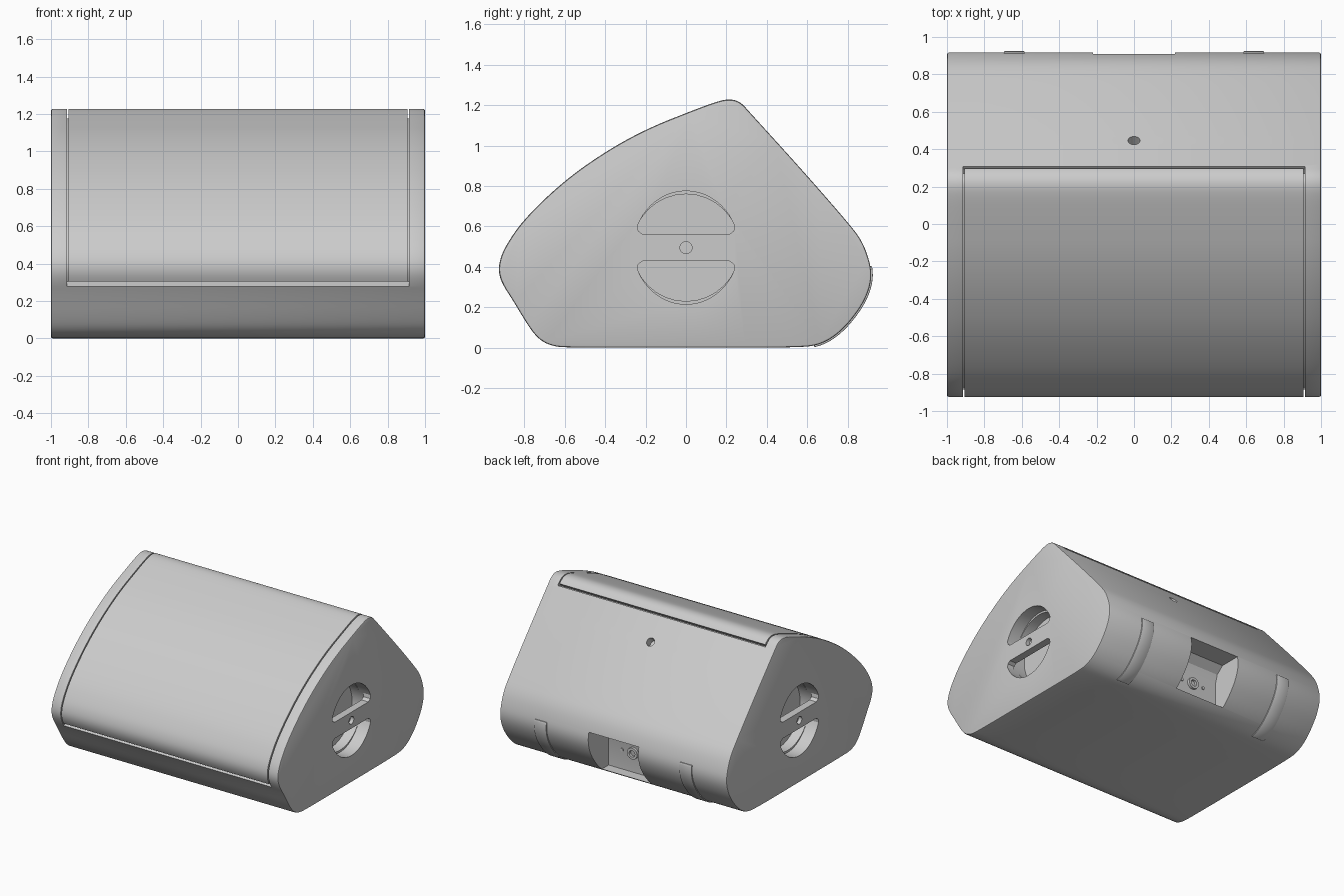
import bpy, bmesh, math
from mathutils import Vector, Matrix

if "Cube" in bpy.data.objects:
    bpy.data.objects.remove(bpy.data.objects["Cube"], do_unlink=True)

GREY = (0.6, 0.6, 0.6, 1)
mat = bpy.data.materials.new("cabinet grey")
mat.use_nodes = True
mat.diffuse_color = GREY
mat.node_tree.nodes["Principled BSDF"].inputs["Base Color"].default_value = GREY


def finish(name, bm):
    bmesh.ops.recalc_face_normals(bm, faces=bm.faces)
    mesh = bpy.data.meshes.new(name)
    bm.to_mesh(mesh)
    bm.free()
    mesh.materials.append(mat)
    obj = bpy.data.objects.new(name, mesh)
    bpy.context.collection.objects.link(obj)
    return obj


def prism(name, outline, x0, x1):
    """Extrude a (y, z) outline along x."""
    bm = bmesh.new()
    face = bm.faces.new([bm.verts.new((x0, y, z)) for y, z in outline])
    ext = bmesh.ops.extrude_face_region(bm, geom=[face])["geom"]
    bmesh.ops.translate(bm, vec=(x1 - x0, 0, 0),
                        verts=[v for v in ext if isinstance(v, bmesh.types.BMVert)])
    return finish(name, bm)


def cylinder(name, centre, axis, radius, depth):
    bm = bmesh.new()
    rot = Vector(axis).to_track_quat("Z", "Y").to_matrix().to_4x4()
    bmesh.ops.create_cone(bm, cap_ends=True, segments=32, radius1=radius, radius2=radius,
                          depth=depth, matrix=Matrix.Translation(centre) @ rot)
    return finish(name, bm)


def apply(obj, kind, **settings):
    mod = obj.modifiers.new(kind, kind)
    for key, value in settings.items():
        setattr(mod, key, value)
    bpy.context.view_layer.objects.active = obj
    bpy.ops.object.modifier_apply(modifier=mod.name)


def cut(obj, cutter):
    cutter.hide_render = True
    apply(obj, "BOOLEAN", operation="DIFFERENCE", solver="EXACT", object=cutter)
    bpy.data.objects.remove(cutter, do_unlink=True)


def smooth(pts, rounds):
    """Corner-cutting of a closed outline."""
    for _ in range(rounds):
        nxt = pts[1:] + pts[:1]
        pts = [a.lerp(b, t) for a, b in zip(pts, nxt) for t in (0.25, 0.75)]
    return pts


def resample(pts, count):
    """Evenly spaced points round a closed outline."""
    loop = pts + pts[:1]
    step = sum((b - a).length for a, b in zip(loop, loop[1:])) / count
    out, run = [], 0.0
    for a, b in zip(loop, loop[1:]):
        d = (b - a).length
        while len(out) < count and len(out) * step < run + d:
            out.append(a.lerp(b, (len(out) * step - run) / d))
        run += d
    return out


def strip(rule, outer, inner):
    """Outline of a band following the side profile where rule(y, z) holds."""
    high, low = [], []
    for i, p in enumerate(profile):
        if rule(p.x, p.y):
            t = (profile[(i + 1) % len(profile)] - profile[i - 1]).normalized()
            n = Vector((t.y, -t.x))
            high.append(p + n * outer)
            low.append(p + n * inner)
    return high + low[::-1]


# Side profile, from the middle of the base round the back and over the top
profile = [Vector(p) for p in (
    (0, 0), (.56, 0), (.67, .015), (.77, .08), (.86, .19), (.905, .28), (.92, .36),
    (.905, .44), (.87, .53), (.81, .61), (.586, .867), (.32, 1.16), (.27, 1.215),
    (.22, 1.23), (.16, 1.22), (.02, 1.168), (-.19, 1.084), (-.39, .975), (-.6, .828),
    (-.8, .638), (-.895, .5), (-.925, .42), (-.925, .36), (-.9, .3), (-.86, .24),
    (-.77, .09), (-.72, .035), (-.66, .007), (-.58, 0))]
profile = resample(smooth(profile, 3), 300)

# Cabinet with softened end edges
cabinet = prism("cabinet", profile, -1, 1)
apply(cabinet, "BEVEL", width=0.01, segments=2, limit_method="ANGLE", angle_limit=1.0)

# Recess for the grille, then the flush curved grille panel inside it
cut(cabinet, prism("grille_cutter", strip(lambda y, z: y < .318 and z > .278, .04, -.05),
                   -.915, .915))
grille = prism("grille", strip(lambda y, z: y < .304 and z > .293, .001, -.052), -.906, .906)

# Grip pockets on both ends: two half-round openings joined behind a bar
half = [Vector((.26 * math.cos(a), .28 * math.sin(a)))
        for a in (math.radians(23 + 134 * i / 32) for i in range(33))]
half += [Vector((-.236, .082)), Vector((-.212, .065)), Vector((.212, .065)), Vector((.236, .082))]
for side in (-1, 1):
    cut(cabinet, cylinder("grip_cavity", (side * .88, 0, .495), (1, 0, 0), .265, .12))
    for flip in (-1, 1):
        opening = [(p.x, .495 + flip * p.y) for p in half]
        cut(cabinet, prism("grip_cutter", opening, side * .9, side * 1.05))
    cut(cabinet, cylinder("end_hole", (side, 0, .495), (1, 0, 0), .03, .06))

# Socket bay and threaded hole in the back
bay = [(.66, .065), (1.0, .065), (1.0, .42), (.74, .42), (.68, .37), (.66, .3)]
cut(cabinet, prism("bay_cutter", bay, -.22, .22))
cut(cabinet, cylinder("back_hole", (0, .445, 1.02), (0, .74, .67), .032, .12))

# Socket on the bay wall, with its fixing screws
socket = cylinder("socket", (0, .665, .22), (0, 1, 0), .045, .03)
cut(socket, cylinder("socket_hole", (0, .68, .22), (0, 1, 0), .025, .04))
parts = [cabinet, grille, socket]
for side in (-1, 1):
    parts.append(cylinder("socket_screw", (side * .1, .662, .22), (0, 1, 0), .012, .012))

# Slim feet wrapping the lower back curve
for side in (-1, 1):
    foot = prism("foot", strip(lambda y, z: y > .62 and z < .41, .008, -.02),
                 side * .64 - .055, side * .64 + .055)
    apply(foot, "BEVEL", width=.004, segments=2, limit_method="ANGLE", angle_limit=1.0)
    parts.append(foot)

# Smooth shading with sharp edges kept
bpy.ops.object.select_all(action="DESELECT")
for obj in parts:
    obj.select_set(True)
bpy.context.view_layer.objects.active = cabinet
bpy.ops.object.shade_smooth_by_angle(angle=math.radians(30))
